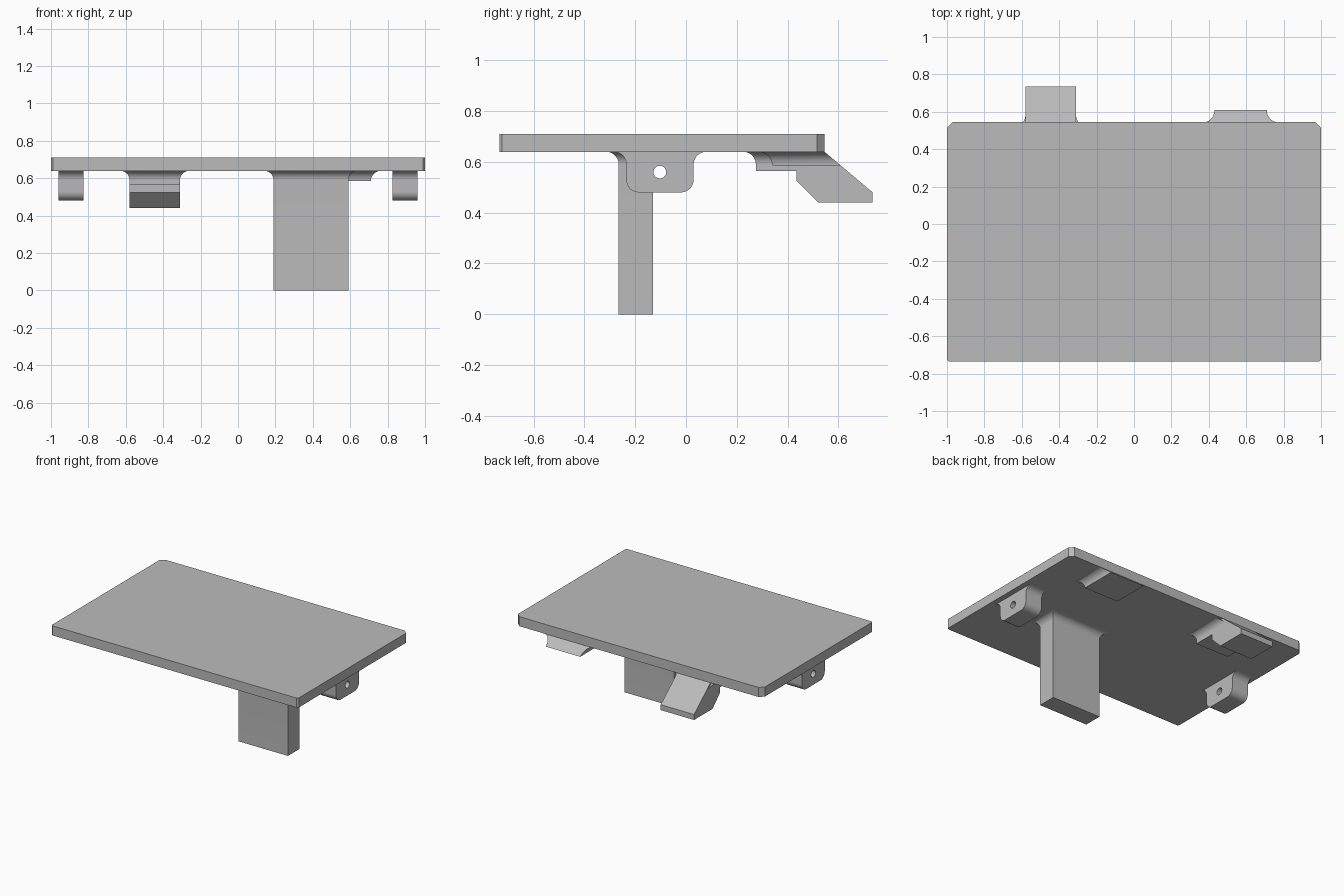
import bpy, bmesh
from math import sin, cos, pi, sqrt, radians
from mathutils import Matrix

cube = bpy.data.objects.get("Cube")
if cube:
    bpy.data.objects.remove(cube)

grey = bpy.data.materials.new("plain_grey")
grey.use_nodes = True
colour = (0.5, 0.5, 0.5, 1)
grey.diffuse_color = colour
grey.node_tree.nodes["Principled BSDF"].inputs["Base Color"].default_value = colour

UNDER = 0.64      # underside of the plate
BACK = 0.545      # back edge of the plate
SLOPE = 1.19      # run per drop of the sloped backs


def finish(name, bm):
    bmesh.ops.recalc_face_normals(bm, faces=bm.faces)
    mesh = bpy.data.meshes.new(name)
    bm.to_mesh(mesh)
    bm.free()
    mesh.materials.append(grey)
    obj = bpy.data.objects.new(name, mesh)
    bpy.context.collection.objects.link(obj)
    bpy.ops.object.select_all(action='DESELECT')
    obj.select_set(True)
    bpy.context.view_layer.objects.active = obj
    bpy.ops.object.shade_smooth_by_angle(angle=radians(30))
    return obj


def extrude_profile(name, loops, x0, x1):
    """Extrude closed (y, z) loops along x; inner loops become holes."""
    curve = bpy.data.curves.new(name + "_profile", 'CURVE')
    curve.dimensions = '2D'
    curve.fill_mode = 'BOTH'
    curve.extrude = (x1 - x0) / 2
    for loop in loops:
        spline = curve.splines.new('POLY')
        spline.points.add(len(loop) - 1)
        for point, (y, z) in zip(spline.points, loop):
            point.co = (y, z, 0, 1)
        spline.use_cyclic_u = True
    helper = bpy.data.objects.new(name + "_profile", curve)
    mesh = bpy.data.meshes.new_from_object(helper)
    bm = bmesh.new()
    bm.from_mesh(mesh)
    bpy.data.objects.remove(helper)
    bpy.data.curves.remove(curve)
    bpy.data.meshes.remove(mesh)
    bmesh.ops.remove_doubles(bm, verts=bm.verts, dist=0.0001)
    turn = Matrix(((0, 0, 1, (x0 + x1) / 2), (1, 0, 0, 0), (0, 1, 0, 0), (0, 0, 0, 1)))
    bm.transform(turn)
    return finish(name, bm)


def stack(name, rows):
    """Join stacked rectangles (x0, x1, y0, y1, z) into a solid."""
    bm = bmesh.new()
    rings = [[bm.verts.new(c) for c in ((x0, y0, z), (x1, y0, z), (x1, y1, z), (x0, y1, z))]
             for x0, x1, y0, y1, z in rows]
    for low, high in zip(rings, rings[1:]):
        for i in range(4):
            j = (i + 1) % 4
            bm.faces.new((low[i], low[j], high[j], high[i]))
    bm.faces.new(rings[0])
    bm.faces.new(rings[-1])
    return finish(name, bm)


def flare(radius, steps=10):
    """Concave fillet as (outward offset, z) pairs rising to the plate."""
    return [(radius * (1 - cos(a)), UNDER - radius + radius * sin(a))
            for a in (i * pi / 2 / steps for i in range(steps + 1))]


def arc(cy, cz, radius, start, end, steps=10):
    angles = [radians(start + (end - start) * i / steps) for i in range(steps + 1)]
    return [(cy + radius * cos(a), cz + radius * sin(a)) for a in angles]


# Plate with clipped corners
front = -0.735
outline = [(1, BACK - 0.03), (0.97, BACK), (-0.97, BACK), (-1, BACK - 0.03),
           (-1, front + 0.01), (-0.99, front), (0.99, front), (1, front + 0.01)]
bm = bmesh.new()
base = bm.faces.new([bm.verts.new((x, y, UNDER)) for x, y in outline])
top = bmesh.ops.extrude_face_region(bm, geom=[base])
bmesh.ops.translate(bm, vec=(0, 0, 0.07),
                    verts=[v for v in top["geom"] if isinstance(v, bmesh.types.BMVert)])
if not base.is_valid or len(bm.faces) < len(outline) + 2:
    bm.faces.new([v for v in bm.verts if v.co.z == UNDER])
finish("plate", bm)

# Post, flaring on all sides where it meets the plate
stack("post", [(0.19, 0.59, -0.265, -0.13, 0)] +
      [(0.19 - f, 0.59 + f, -0.265 - f, -0.13 + f, z) for f, z in flare(0.05)])

# Pair of pierced lugs
r = 0.05
y0, y1, bottom = -0.235, 0.03, 0.48
lug = (arc(y0 - r, UNDER - r, r, 90, 0) + arc(y0 + r, bottom + r, r, 180, 270)
       + arc(y1 - r, bottom + r, r, 270, 360) + arc(y1 + r, UNDER - r, r, 180, 90))
hole = arc(-0.103, 0.56, 0.025, 0, 345, 23)
extrude_profile("left_lug", [lug, hole], 0.825, 0.96)
extrude_profile("right_lug", [lug, hole], -0.96, -0.825)

# Hook with a stepped underside and sloped back
hook = [(0.275, UNDER), (0.275, 0.565), (0.435, 0.565), (0.435, 0.525),
        (0.52, 0.44), (0.735, 0.44), (0.735, 0.48), (BACK, UNDER)]
extrude_profile("hook", [hook], -0.58, -0.31)
stack("hook_fillet", [(-0.58 - f, -0.31 + f, 0.275 - f, BACK - 0.02 + (UNDER - z) * SLOPE, z)
                      for f, z in flare(0.05)])

# Shallow tab with a sloped back
stack("tab", [(0.43 - f, 0.71 + f, 0.34 - f, BACK + (UNDER - z) * SLOPE, z)
              for f, z in flare(0.055)])
